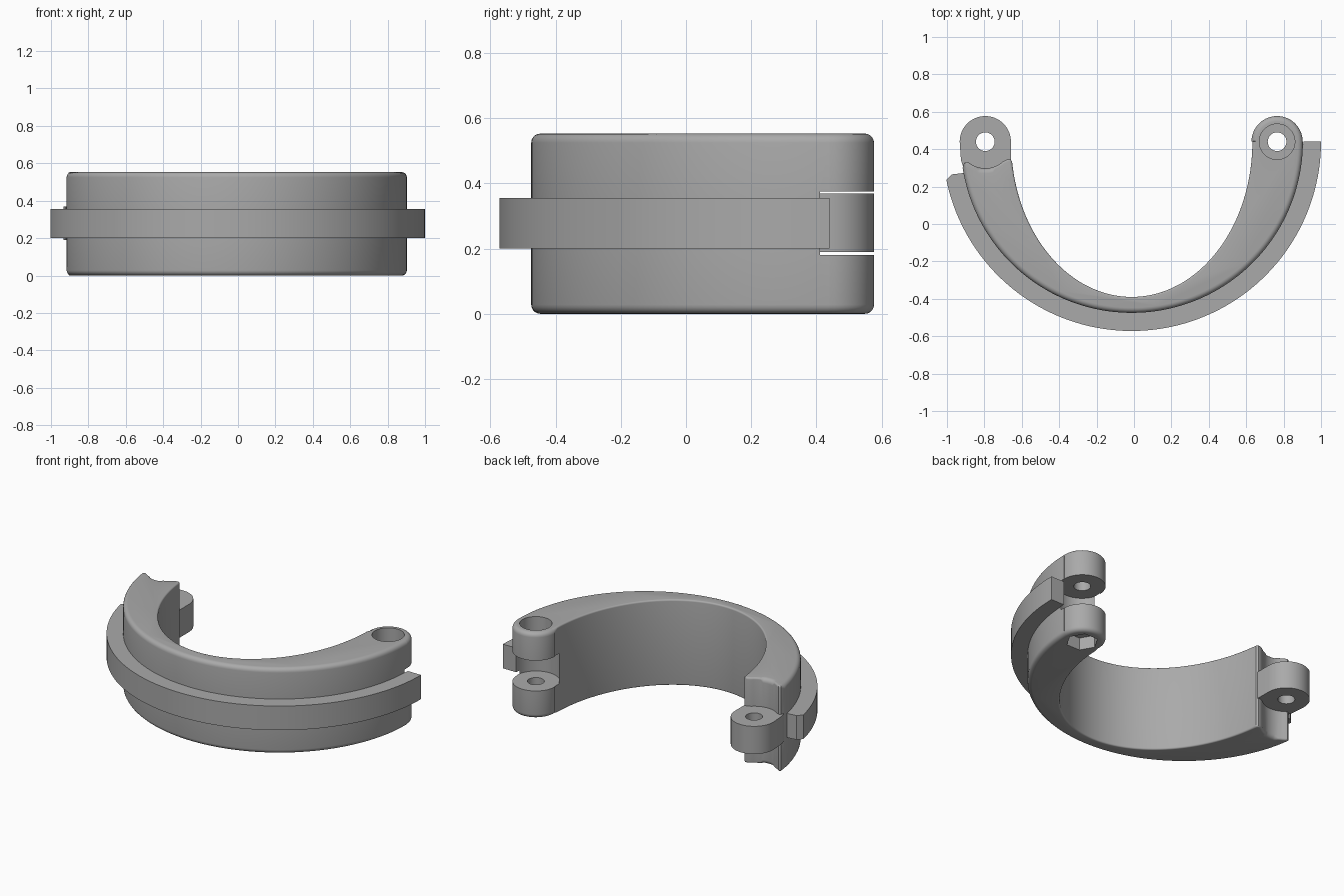
import bpy, bmesh, math

if "Cube" in bpy.data.objects:
    bpy.data.objects.remove(bpy.data.objects["Cube"])

CX, CY = -0.012, 0.44           # centre of the clamp ring
LEFT, RIGHT = (-0.795, CY), (0.765, CY)   # hinge pin axes
HEIGHT = 0.553

grey = bpy.data.materials.new("grey")
grey.diffuse_color = (0.40, 0.40, 0.40, 1)
grey.use_nodes = True
grey.node_tree.nodes["Principled BSDF"].inputs["Base Color"].default_value = grey.diffuse_color


def arc(c, rx, ry, a0, a1, n):
    return [(c[0] + rx * math.cos(math.radians(a0 + (a1 - a0) * i / n)),
             c[1] + ry * math.sin(math.radians(a0 + (a1 - a0) * i / n)))
            for i in range(n + 1)]


def clean(pts):
    return [p for i, p in enumerate(pts) if math.dist(p, pts[i - 1]) > 1e-4]


def prism(name, pts, z0, z1, fillet=None, steps=5):
    """Extrude a counter-clockwise outline; fillet(p) rounds top and bottom edges."""
    n = len(pts)
    normals = []
    for i in range(n):
        a, b = pts[i - 1], pts[(i + 1) % n]
        d = math.dist(a, b)
        normals.append((-(b[1] - a[1]) / d, (b[0] - a[0]) / d))   # inward
    angles = [math.pi / 2 * k / steps for k in range(steps + 1)] if fillet else [math.pi / 2]
    levels = [(t, 0) for t in angles] + [(t, 1) for t in reversed(angles)]
    bm = bmesh.new()
    rings = []
    for t, top in levels:
        ring = []
        for p, m in zip(pts, normals):
            r = fillet(p) if fillet else 0
            inset, rise = r * (1 - math.sin(t)), r * (1 - math.cos(t))
            ring.append(bm.verts.new((p[0] + m[0] * inset, p[1] + m[1] * inset,
                                      z1 - rise if top else z0 + rise)))
        rings.append(ring)
    for lo, hi in zip(rings, rings[1:]):
        for i in range(n):
            j = (i + 1) % n
            bm.faces.new((lo[i], lo[j], hi[j], hi[i]))
    bm.faces.new(list(reversed(rings[0])))
    bm.faces.new(rings[-1])
    bmesh.ops.recalc_face_normals(bm, faces=bm.faces)
    me = bpy.data.meshes.new(name)
    bm.to_mesh(me)
    bm.free()
    me.materials.append(grey)
    ob = bpy.data.objects.new(name, me)
    bpy.context.collection.objects.link(ob)
    return ob


def combine(target, tool, operation):
    """Apply a boolean and discard the tool."""
    mod = target.modifiers.new("boolean", 'BOOLEAN')
    mod.operation, mod.object, mod.solver = operation, tool, 'EXACT'
    bpy.context.view_layer.objects.active = target
    bpy.ops.object.modifier_apply(modifier=mod.name)
    bpy.data.objects.remove(tool)


def cylinder(name, c, r, z0, z1, n=48, turn=0):
    return prism(name, arc(c, r, r, turn, turn + 360, n)[:-1], z0, z1)


# Clamp body: round outside, elliptical inside, boss on the right, hollowed left end
outline = clean(
    arc((CX, CY), 0.915, 0.915, 188.8, 360, 80)
    + arc(RIGHT, 0.137, 0.137, 0, 180, 28)
    + arc((CX, CY), 0.645, 0.83, 360, 188.3, 80)
    + [(-0.652, 0.335), (-0.662, 0.346), (-0.680, 0.345)]
    + arc(LEFT, 0.142, 0.142, 312, 233, 14)
    + [(-0.893, 0.333), (-0.908, 0.327)])


def body_fillet(p):
    if p[0] < -0.6 and p[1] > 0.305:
        return 0.012                                   # hollowed end
    if math.hypot((p[0] - CX) / 0.645, (p[1] - CY) / 0.83) < 1.001 and p[1] < CY - 0.01:
        return 0.010                                   # inner edge
    return 0.028


clamp = prism("clamp_body", outline, 0, HEIGHT, body_fillet)

# Flange around the outside
flange = prism("flange", arc((CX, CY), 1.012, 1.012, 191.7, 360, 80)
               + arc((CX, CY), 0.88, 0.88, 360, 190.7, 80) + [(-0.975, 0.265)], 0.20, 0.356)
combine(clamp, flange, 'UNION')

# Slot in the right boss
combine(clamp, cylinder("slot", RIGHT, 0.1405, 0.18, 0.376, 64), 'DIFFERENCE')

# Hinge lug on the left end
lug = prism("hinge_lug", arc(LEFT, 0.137, 0.137, 0, 180, 32)
            + [(-0.925, 0.34), (-0.895, 0.25), (-0.67, 0.25), (-0.658, 0.34)], 0.19, 0.369)
combine(clamp, lug, 'UNION')

# Pin holes, round screw-head recess above and hexagonal nut recess below
for c in (LEFT, RIGHT):
    combine(clamp, cylinder("pin_hole", c, 0.05, -0.1, 0.7, 32), 'DIFFERENCE')
combine(clamp, cylinder("head_recess", RIGHT, 0.095, HEIGHT - 0.1, 0.7), 'DIFFERENCE')
combine(clamp, cylinder("nut_recess", RIGHT, 0.095, -0.1, 0.08, 6), 'DIFFERENCE')

bpy.ops.object.select_all(action='DESELECT')
clamp.select_set(True)
bpy.context.view_layer.objects.active = clamp
bpy.ops.object.shade_smooth_by_angle(angle=math.radians(30))
